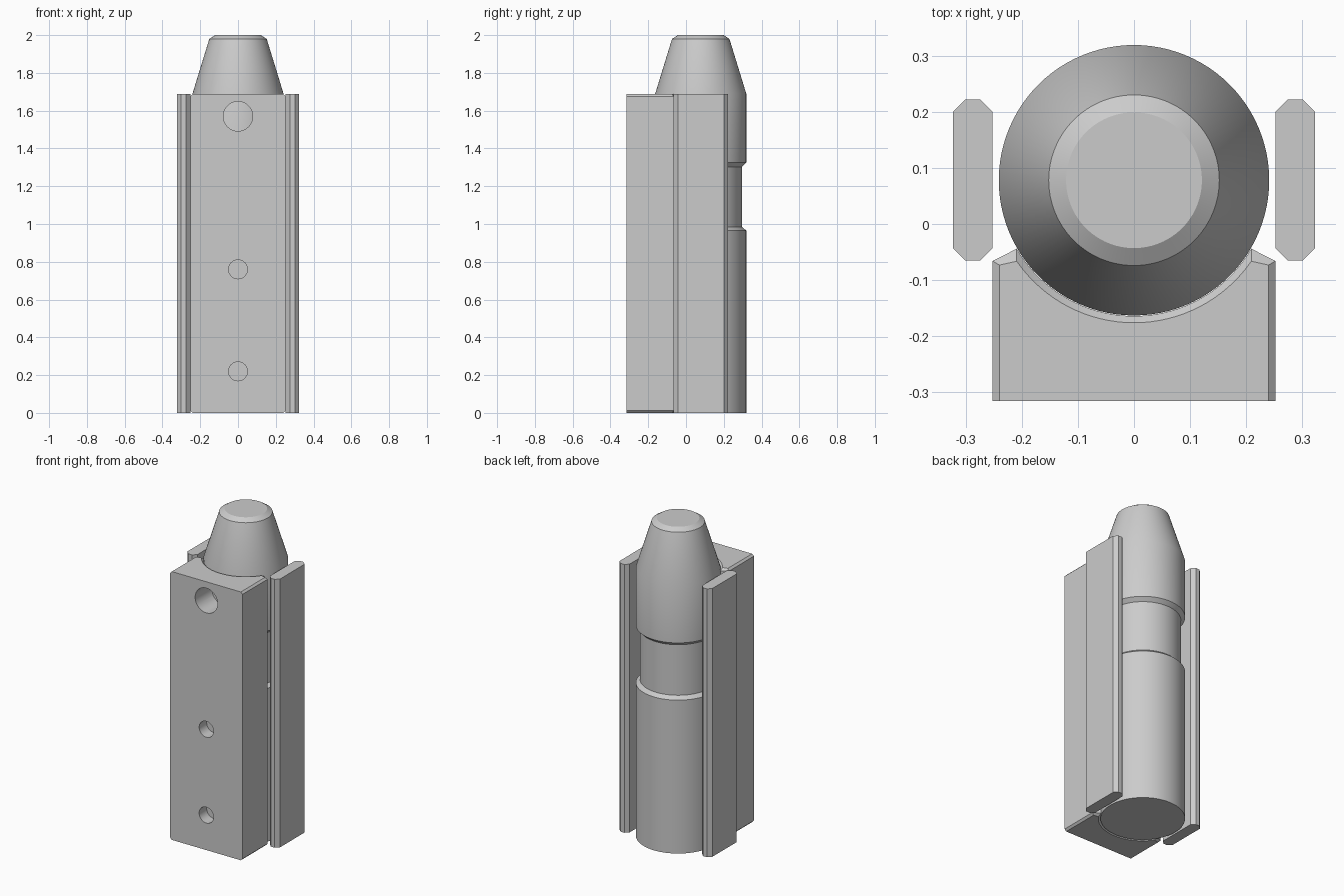
import bpy, bmesh, math

cube = bpy.data.objects.get("Cube")
if cube:
    bpy.data.objects.remove(cube, do_unlink=True)

HEIGHT = 1.688        # height of block and rails
AXIS_Y = 0.078        # pin axis
PIN_R = 0.241
CHAMFER = 0.012

grey = bpy.data.materials.new("plain grey")
grey.use_nodes = True
grey.diffuse_color = (0.6, 0.6, 0.6, 1)
grey.node_tree.nodes["Principled BSDF"].inputs["Base Color"].default_value = grey.diffuse_color


def loft(name, sections):
    """Skin a stack of (z, outline) sections and cap both ends."""
    bm = bmesh.new()
    loops = [[bm.verts.new((x, y, z)) for x, y in outline] for z, outline in sections]
    n = len(loops[0])
    for low, high in zip(loops, loops[1:]):
        for i in range(n):
            j = (i + 1) % n
            bm.faces.new((low[i], low[j], high[j], high[i]))
    bm.faces.new(loops[0][::-1])
    bm.faces.new(loops[-1])
    bmesh.ops.recalc_face_normals(bm, faces=bm.faces)
    mesh = bpy.data.meshes.new(name)
    bm.to_mesh(mesh)
    bm.free()
    mesh.materials.append(grey)
    obj = bpy.data.objects.new(name, mesh)
    bpy.context.collection.objects.link(obj)
    return obj


def smooth(obj):
    bpy.ops.object.select_all(action='DESELECT')
    obj.select_set(True)
    bpy.context.view_layer.objects.active = obj
    bpy.ops.object.shade_smooth_by_angle(angle=math.radians(20))


def circle(r, cy=AXIS_Y, n=96):
    return [(r * math.cos(math.tau * i / n), cy + r * math.sin(math.tau * i / n))
            for i in range(n)]


# Pin: grooved cylinder with a tapered, chamfered nose
pin_profile = [(0, PIN_R), (0.965, PIN_R), (0.985, 0.218), (1.303, 0.218),
               (1.325, PIN_R), (1.69, PIN_R), (1.98, 0.152), (2.0, 0.121)]
smooth(loft("pin", [(z, circle(r)) for z, r in pin_profile]))


# Cradle block: rectangular back, sloped shoulders and a round seat
def block_outline(inset):
    half, front, peak = 0.252 - inset, -0.315, 0.209
    shoulder = -0.066 - 0.6 * inset
    r = PIN_R + 0.001 + inset
    spread = math.asin(peak / r)
    steps = 32
    seat = [(r * math.sin(a), AXIS_Y - r * math.cos(a))
            for a in (spread * (1 - 2 * i / steps) for i in range(steps + 1))]
    return [(-half, front), (half, front), (half, shoulder)] + seat + [(-half, shoulder)]


full, small = block_outline(0), block_outline(CHAMFER)
block = loft("cradle_block", [(0, small), (CHAMFER, full),
                              (HEIGHT - CHAMFER, full), (HEIGHT, small)])

# Round holes in the front face: (height, radius, depth)
for z, r, depth in [(1.57, 0.078, 0.2), (0.76, 0.05, 0.075), (0.22, 0.05, 0.075)]:
    cutter = loft("hole_cutter", [(-0.1, circle(r, 0, 40)), (depth, circle(r, 0, 40))])
    cutter.rotation_euler.x = -math.pi / 2
    cutter.location = (0, -0.315, z)
    cutter.hide_render = True
    cutter.hide_set(True)
    cut = block.modifiers.new("hole", 'BOOLEAN')
    cut.operation = 'DIFFERENCE'
    cut.solver = 'EXACT'
    cut.object = cutter

# Bake the holes, then drop the cutters
bpy.context.view_layer.update()
baked = bpy.data.meshes.new_from_object(
    block.evaluated_get(bpy.context.evaluated_depsgraph_get()))
block.modifiers.clear()
block.data = baked
for obj in [o for o in bpy.data.objects if o.name.startswith("hole_cutter")]:
    bpy.data.objects.remove(obj, do_unlink=True)
smooth(block)

# Side rails: tall bars with chamfered long edges
X0, X1, Y0, Y1, C = 0.252, 0.323, -0.065, 0.222, 0.022
rail = [(X0 + C, Y0), (X1 - C, Y0), (X1, Y0 + C), (X1, Y1 - C),
        (X1 - C, Y1), (X0 + C, Y1), (X0, Y1 - C), (X0, Y0 + C)]
for name, side in (("left_rail", 1), ("right_rail", -1)):
    outline = [(side * x, y) for x, y in rail]
    loft(name, [(0, outline), (HEIGHT, outline)])
